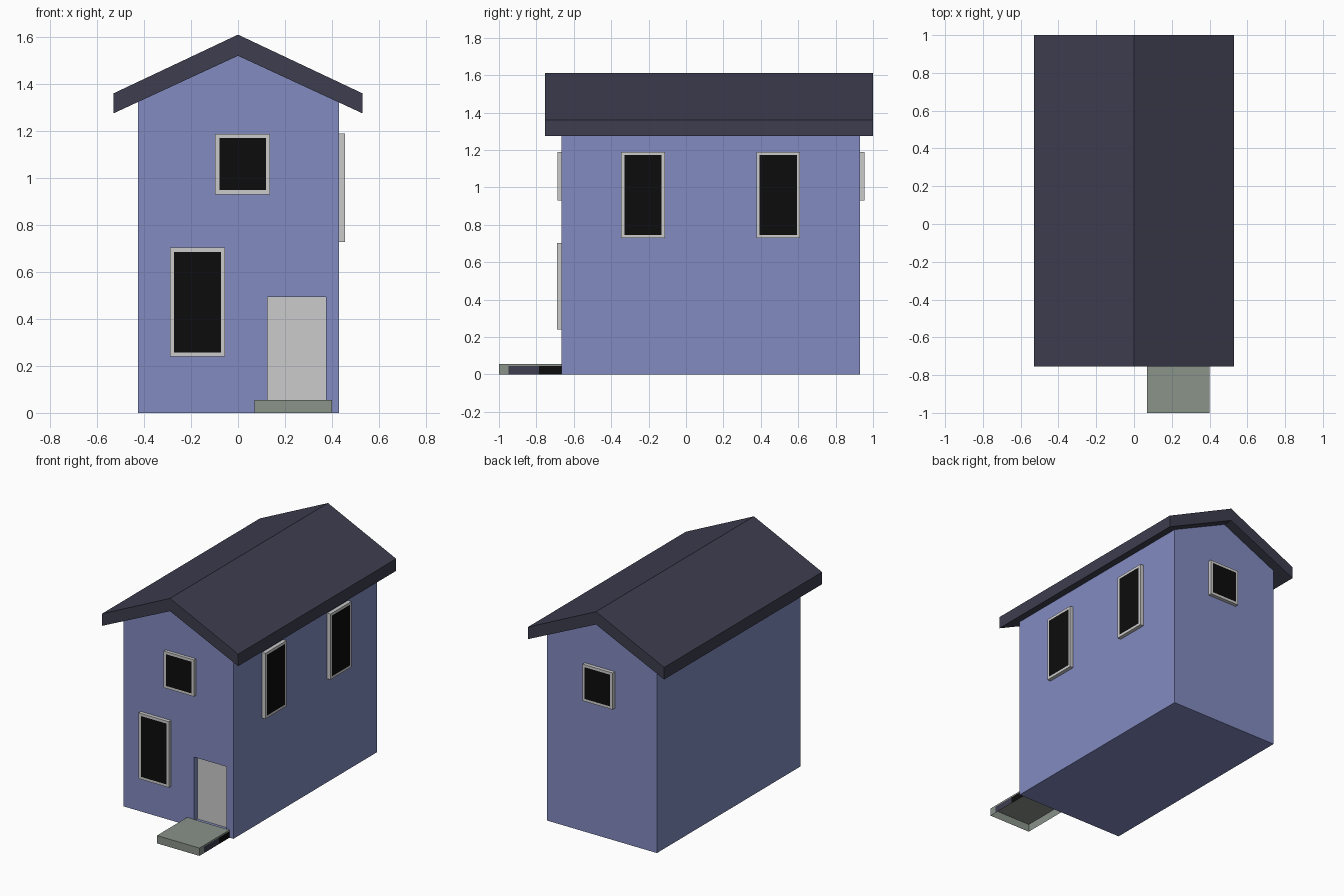
import bpy, bmesh
from mathutils import Matrix, Vector

if "Cube" in bpy.data.objects:
    bpy.data.objects.remove(bpy.data.objects["Cube"])


def mat(name, r, g, b):
    lin = lambda c: (c / 255 / 12.92) if c < 11 else ((c / 255 + 0.055) / 1.055) ** 2.4
    m = bpy.data.materials.new(name)
    m.diffuse_color = (lin(r), lin(g), lin(b), 1)
    m.use_nodes = True
    m.node_tree.nodes["Principled BSDF"].inputs["Base Color"].default_value = m.diffuse_color
    return m


BLUE = mat("wall blue", 130, 139, 192)
ROOF = mat("roof slate", 61, 61, 79)
GREY = mat("trim grey", 203, 203, 203)
GLASS = mat("window black", 12, 12, 12)
STONE = mat("step stone", 138, 147, 138)


def finish(name, bm, mats):
    me = bpy.data.meshes.new(name)
    bm.to_mesh(me)
    bm.free()
    for m in mats:
        me.materials.append(m)
    ob = bpy.data.objects.new(name, me)
    bpy.context.collection.objects.link(ob)
    return ob


def prism(name, profile, y0, y1, m):
    """Extrude an x-z profile along y."""
    bm = bmesh.new()
    f = bm.faces.new([bm.verts.new((x, y0, z)) for x, z in profile])
    ext = bmesh.ops.extrude_face_region(bm, geom=[f])["geom"]
    verts = [v for v in ext if isinstance(v, bmesh.types.BMVert)]
    bmesh.ops.translate(bm, verts=verts, vec=(0, y1 - y0, 0))
    bmesh.ops.recalc_face_normals(bm, faces=bm.faces)
    return finish(name, bm, [m])


def box_bm(lo, hi):
    lo, hi = Vector(lo), Vector(hi)
    bm = bmesh.new()
    bmesh.ops.create_cube(bm, size=1, matrix=Matrix.Translation((lo + hi) / 2)
                          @ Matrix.Diagonal((*(hi - lo), 1)))
    return bm


def window(name, lo, hi, out):
    """Framed box whose outward face is inset as dark glass."""
    bm = box_bm(lo, hi)
    bm.normal_update()
    face = max(bm.faces, key=lambda f: f.normal.dot(Vector(out)))
    bmesh.ops.inset_region(bm, faces=[face], thickness=0.025, depth=0)
    face.material_index = 1
    return finish(name, bm, [GREY, GLASS])


# House body with gabled top
body = prism("house_walls", [(-0.425, 0), (0.43, 0), (0.43, 1.325), (0, 1.53), (-0.425, 1.325)],
             -0.665, 0.93, BLUE)

# Gabled roof shell
prism("roof", [(-0.53, 1.275), (0, 1.52), (0.53, 1.275), (0.53, 1.36), (0, 1.61), (-0.53, 1.36)],
      -0.755, 1.0, ROOF)

# Door recess and door
cutter = finish("door_cutter", box_bm((0.125, -0.75, 0.045), (0.375, -0.625, 0.493)), [BLUE])
cutter.hide_render = True
cutter.hide_viewport = True
cut = body.modifiers.new("door_recess", 'BOOLEAN')
cut.operation = 'DIFFERENCE'
cut.solver = 'EXACT'
cut.object = cutter
finish("door", box_bm((0.125, -0.63, 0.045), (0.375, -0.622, 0.493)), [GREY])

# Windows: front, back and right side
window("front_lower_window", (-0.29, -0.69, 0.24), (-0.055, -0.66, 0.703), (0, -1, 0))
window("front_upper_window", (-0.097, -0.687, 0.93), (0.137, -0.66, 1.188), (0, -1, 0))
window("back_window", (-0.097, 0.925, 0.93), (0.137, 0.955, 1.188), (0, 1, 0))
for i, y in enumerate((-0.23, 0.493)):
    window(f"side_window_{i + 1}", (0.425, y - 0.117, 0.728), (0.456, y + 0.117, 1.19), (1, 0, 0))

# Doorstep, open underneath, right side banded in dark colours
bm = box_bm((0.07, -1.0, 0), (0.40, -0.665, 0.055))
bm.normal_update()
drop = [f for f in bm.faces if f.normal.z < -0.5 or f.normal.y > 0.5]
bmesh.ops.delete(bm, geom=drop, context='FACES')
for co, no in (((0, -0.95, 0), (0, 1, 0)), ((0, -0.785, 0), (0, 1, 0)), ((0, 0, 0.045), (0, 0, 1))):
    side = [f for f in bm.faces if f.normal.x > 0.5]
    geom = side + list({e for f in side for e in f.edges}) + list({v for f in side for v in f.verts})
    bmesh.ops.bisect_plane(bm, geom=geom, plane_co=co, plane_no=no)
    bm.normal_update()
for f in bm.faces:
    c = f.calc_center_median()
    if f.normal.x > 0.5 and c.z < 0.045 and c.y > -0.95:
        f.material_index = 1 if c.y < -0.785 else 2
finish("doorstep", bm, [STONE, ROOF, GLASS])
